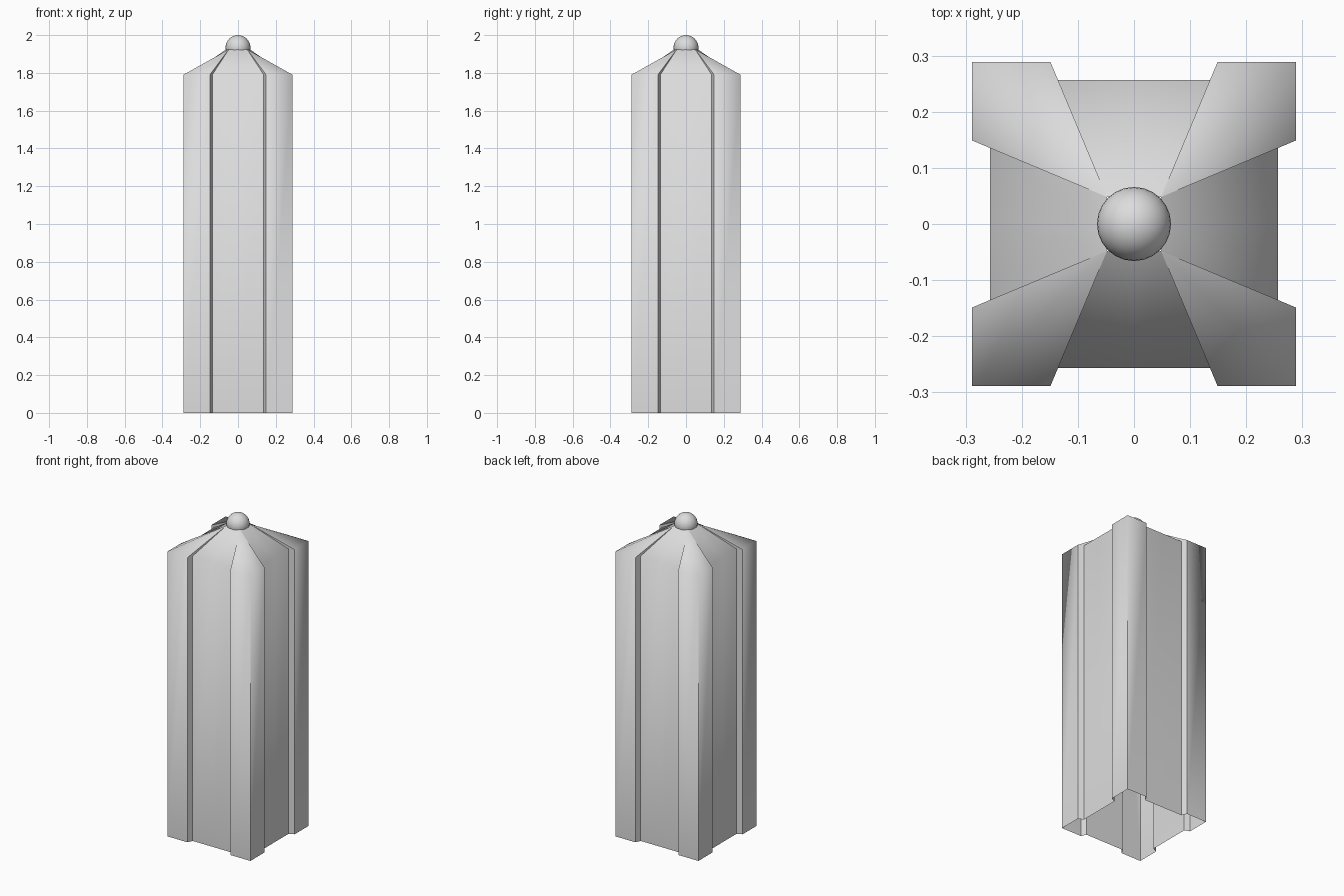
import bpy, bmesh, math
from mathutils import Matrix

if "Cube" in bpy.data.objects:
    bpy.data.objects.remove(bpy.data.objects["Cube"])

OUT, ARM_IN = 0.289, 0.149       # corner rib: outer face and inner edge
PAN, PAN_W = 0.257, 0.136        # recessed panel: distance and half width
EAVE, NECK_Z, NECK = 1.79, 1.925, 0.048
KNOB_R = 0.066

grey = bpy.data.materials.new("light_grey")
grey.diffuse_color = (0.72, 0.72, 0.72, 1)
grey.use_nodes = True
grey.node_tree.nodes["Principled BSDF"].inputs["Base Color"].default_value = grey.diffuse_color


def finish(name, bm, turn=0):
    bm.transform(Matrix.Rotation(turn, 4, 'Z'))
    for f in bm.faces:
        f.smooth = True
    me = bpy.data.meshes.new(name)
    bm.to_mesh(me)
    bm.free()
    me.materials.append(grey)
    ob = bpy.data.objects.new(name, me)
    bpy.context.collection.objects.link(ob)


def face(bm, *vs):
    bm.faces.new(vs)


for i in range(4):
    turn = i * math.pi / 2

    # corner rib: two outer walls, shared smooth at the eave, split at the foot
    bm = bmesh.new()
    v = lambda x, y, z: bm.verts.new((x, y, z))
    a0, a1 = v(OUT, ARM_IN, 0), v(OUT, ARM_IN, EAVE)
    b0, b2, b1 = v(OUT, OUT, 0), v(OUT, OUT, 0), v(OUT, OUT, EAVE)
    c0, c1 = v(ARM_IN, OUT, 0), v(ARM_IN, OUT, EAVE)
    tip = v(NECK, NECK, NECK_Z)
    face(bm, a0, b0, b1, a1)
    face(bm, b2, c0, c1, b1)
    face(bm, a1, b1, tip)
    face(bm, b1, c1, tip)
    # rib sides, on their own vertices for crisp edges
    d = [v(*p) for p in ((PAN, PAN_W, 0), (OUT, ARM_IN, 0),
                         (OUT, ARM_IN, EAVE), (PAN, PAN_W, EAVE), (NECK, NECK, NECK_Z))]
    face(bm, d[0], d[1], d[2], d[3])
    face(bm, d[3], d[2], d[4])
    e = [v(*p) for p in ((ARM_IN, OUT, 0), (PAN_W, PAN, 0),
                         (PAN_W, PAN, EAVE), (ARM_IN, OUT, EAVE), (NECK, NECK, NECK_Z))]
    face(bm, e[0], e[1], e[2], e[3])
    face(bm, e[3], e[2], e[4])
    finish(f"corner_rib_{i + 1}", bm, turn)

    # recessed panel with its roof slope
    bm = bmesh.new()
    rows = []
    for y, w, z in ((-PAN, PAN_W, 0), (-PAN, PAN_W, EAVE), (-NECK, NECK, NECK_Z)):
        mid = -KNOB_R + 0.004 if z == NECK_Z else y
        rows.append([bm.verts.new(p) for p in ((-w, y, z), (0, mid, z), (w, y, z))])
    for lo, hi in zip(rows, rows[1:]):
        for k in range(2):
            face(bm, lo[k], lo[k + 1], hi[k + 1], hi[k])
    finish(f"recessed_panel_{i + 1}", bm, turn)

# rounded knob on the peak
bm = bmesh.new()
bmesh.ops.create_uvsphere(bm, u_segments=24, v_segments=16, radius=KNOB_R)
bmesh.ops.delete(bm, geom=[p for p in bm.verts if p.co.z < -0.03], context='VERTS')
bm.transform(Matrix.Translation((0, 0, 2 - KNOB_R)))
finish("peak_knob", bm)
